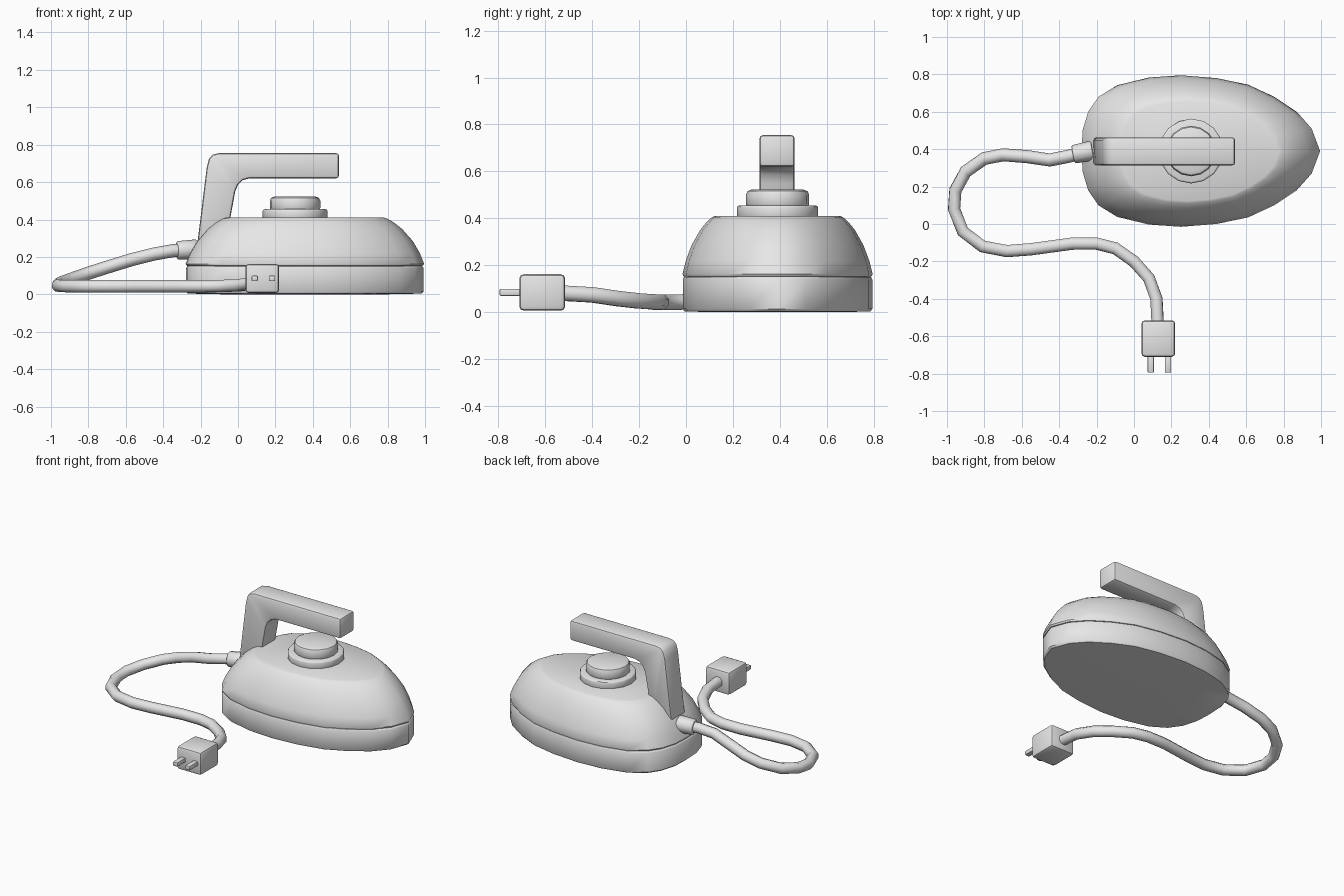
import bpy, bmesh, math
from mathutils import Vector

if "Cube" in bpy.data.objects:
    bpy.data.objects.remove(bpy.data.objects["Cube"])

grey = bpy.data.materials.new("plain grey")
grey.use_nodes = True
GREY = (0.8, 0.8, 0.8, 1)
grey.diffuse_color = GREY
grey.node_tree.nodes["Principled BSDF"].inputs["Base Color"].default_value = GREY

MID_X, MID_Y = 0.357, 0.39


def finish(name, bm, bevel=0.0, segments=2, angle=35):
    bmesh.ops.recalc_face_normals(bm, faces=bm.faces)
    mesh = bpy.data.meshes.new(name)
    bm.to_mesh(mesh)
    bm.free()
    mesh.materials.append(grey)
    obj = bpy.data.objects.new(name, mesh)
    bpy.context.collection.objects.link(obj)
    bpy.ops.object.select_all(action='DESELECT')
    obj.select_set(True)
    bpy.context.view_layer.objects.active = obj
    if bevel:
        mod = obj.modifiers.new("rounded edges", 'BEVEL')
        mod.width, mod.segments = bevel, segments
        mod.limit_method, mod.angle_limit = 'ANGLE', math.radians(40)
        bpy.ops.object.modifier_apply(modifier=mod.name)
    bpy.ops.object.shade_smooth_by_angle(angle=math.radians(angle))
    return obj


def loft(name, outline, levels):
    """Stack scaled copies of the outline and close both ends."""
    bm = bmesh.new()
    rings = [[bm.verts.new((MID_X + (x - MID_X) * s, MID_Y + y * s, z))
              for x, y in outline] for z, s in levels]
    n = len(outline)
    for a, b in zip(rings, rings[1:]):
        for i in range(n):
            j = (i + 1) % n
            bm.faces.new((a[i], a[j], b[j], b[i]))
    bm.faces.new(rings[0])
    bm.faces.new(rings[-1])
    return finish(name, bm, angle=42)


def box(name, low, high, bevel):
    bm = bmesh.new()
    bmesh.ops.create_cube(bm, size=1)
    for v in bm.verts:
        v.co = [l + (c + 0.5) * (h - l) for c, l, h in zip(v.co, low, high)]
    return finish(name, bm, bevel)


def cylinder(name, start, end, r1, r2, sides, bevel):
    bm = bmesh.new()
    start, end = Vector(start), Vector(end)
    axis = end - start
    bmesh.ops.create_cone(bm, cap_ends=True, segments=sides, radius1=r1,
                          radius2=r2, depth=axis.length)
    rot = axis.to_track_quat('Z', 'Y')
    for v in bm.verts:
        v.co = rot @ v.co + (start + end) / 2
    return finish(name, bm, bevel, angle=45)


# Pointed oval body: half outline mirrored across its long axis
half = [(0.995, 0), (0.95, 0.12), (0.87, 0.21), (0.75, 0.29), (0.61, 0.355),
        (0.44, 0.39), (0.25, 0.405), (0.08, 0.393), (-0.09, 0.352),
        (-0.19, 0.29), (-0.245, 0.21), (-0.275, 0.11), (-0.28, 0)]
outline = half + [(x, -y) for x, y in half[-2:0:-1]]
loft("sole_base", outline, [(0, 0.68), (0.004, 0.98), (0.014, 0.997),
                            (0.14, 0.997), (0.15, 0.985), (0.155, 0.95)])
loft("body_shell", outline, [(0.149, 0.95), (0.153, 0.99), (0.163, 1),
                             (0.22, 0.965), (0.285, 0.905), (0.35, 0.815),
                             (0.385, 0.745), (0.405, 0.69), (0.411, 0.66)])

# Dial on top
DIAL_X = 0.305
cylinder("dial_flange", (DIAL_X, MID_Y, 0.4), (DIAL_X, MID_Y, 0.455), 0.173, 0.173, 16, 0.01)
cylinder("dial_knob", (DIAL_X, MID_Y, 0.44), (DIAL_X, MID_Y, 0.522), 0.135, 0.135, 16, 0.022)

# Handle: side profile extruded across its width
profile = [(-0.22, 0.25), (-0.167, 0.68), (-0.155, 0.725), (-0.135, 0.747),
           (-0.1, 0.755), (0.54, 0.755), (0.54, 0.62), (0.06, 0.62),
           (0.025, 0.61), (0, 0.585), (-0.015, 0.55), (-0.07, 0.25)]
bm = bmesh.new()
face = bm.faces.new([bm.verts.new((x, 0.313, z)) for x, z in profile])
side = bmesh.ops.extrude_face_region(bm, geom=[face])
for v in side["geom"]:
    if isinstance(v, bmesh.types.BMVert):
        v.co.y = 0.463
finish("handle", bm, 0.015)

# Power cord and its collar
cylinder("cord_collar", (-0.325, 0.372, 0.235), (-0.22, 0.393, 0.24), 0.049, 0.054, 12, 0.006)
path = [(-0.28, 0.38, 0.237), (-0.35, 0.362, 0.233), (-0.45, 0.342, 0.215),
        (-0.57, 0.36, 0.185), (-0.7, 0.37, 0.145), (-0.8, 0.35, 0.113),
        (-0.9, 0.28, 0.078), (-0.955, 0.18, 0.058), (-0.962, 0.08, 0.046),
        (-0.915, -0.04, 0.043), (-0.81, -0.12, 0.043), (-0.68, -0.145, 0.043),
        (-0.55, -0.135, 0.043), (-0.33, -0.105, 0.043), (-0.2, -0.105, 0.043),
        (-0.1, -0.13, 0.044), (0, -0.2, 0.048), (0.08, -0.29, 0.058),
        (0.12, -0.4, 0.074), (0.127, -0.54, 0.082)]
curve = bpy.data.curves.new("power_cord", 'CURVE')
curve.dimensions = '3D'
curve.bevel_depth, curve.bevel_resolution = 0.035, 2
curve.use_fill_caps = True
spline = curve.splines.new('POLY')
spline.points.add(len(path) - 1)
for point, co in zip(spline.points, path):
    point.co = (*co, 1)
spline.use_smooth = True
curve.materials.append(grey)
bpy.context.collection.objects.link(bpy.data.objects.new("power_cord", curve))

# Plug with two prongs
box("plug_body", (0.04, -0.71, 0.007), (0.22, -0.515, 0.162), 0.018)
for side_name, x in (("right", 0.09), ("left", 0.182)):
    box(f"{side_name}_prong", (x - 0.017, -0.795, 0.07), (x + 0.017, -0.69, 0.1), 0.006)
